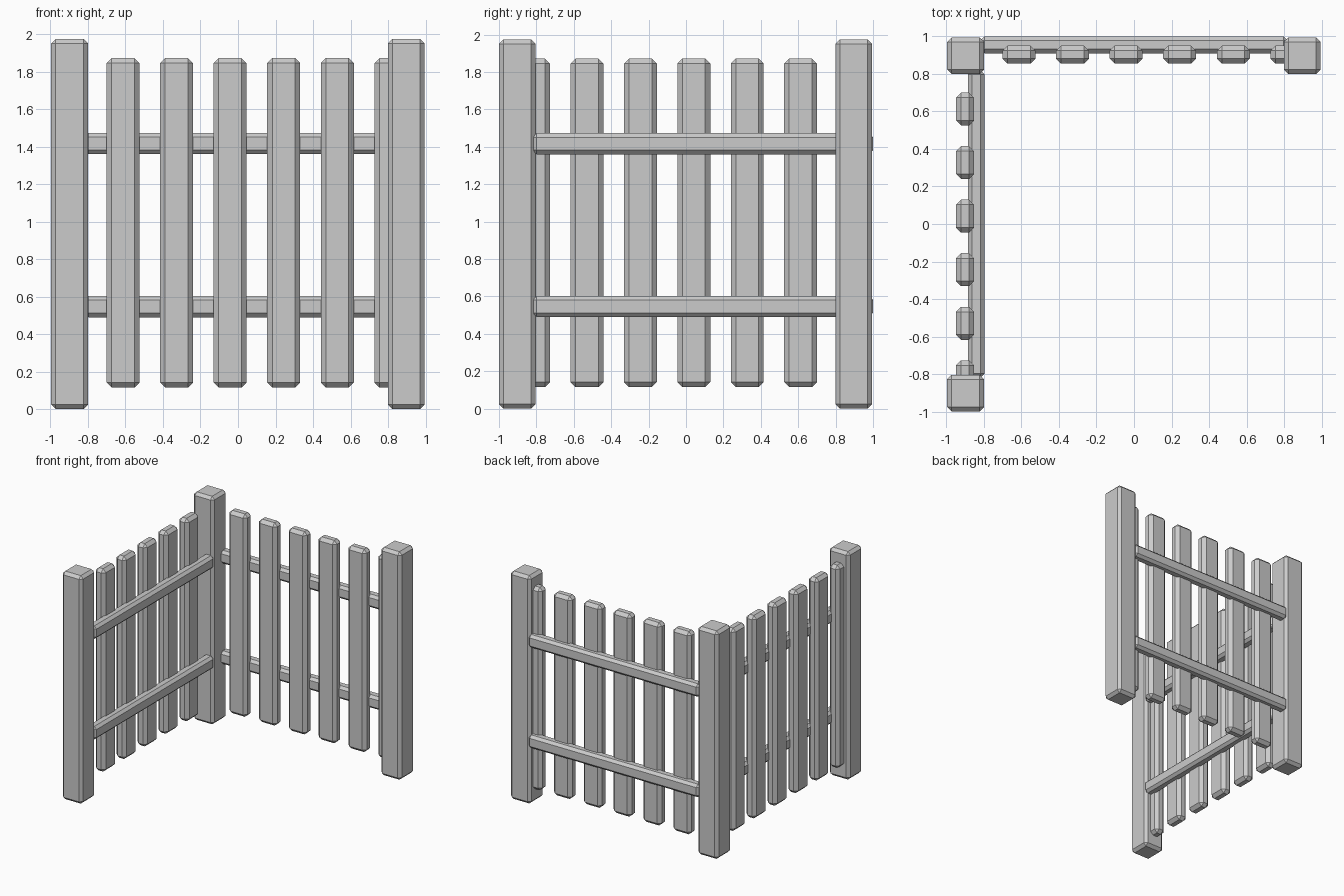
import bpy

if "Cube" in bpy.data.objects:
    bpy.data.objects.remove(bpy.data.objects["Cube"])


def beam(name, lo, hi, bevel=0.024):
    """Chamfered timber between two opposite corners."""
    bpy.ops.mesh.primitive_cube_add(size=1, location=[(a + b) / 2 for a, b in zip(lo, hi)])
    ob = bpy.context.object
    ob.name = name
    ob.scale = [b - a for a, b in zip(lo, hi)]
    bpy.ops.object.transform_apply(location=False, rotation=False, scale=True)
    mod = ob.modifiers.new("chamfer", 'BEVEL')
    mod.width = bevel
    mod.segments = 1
    mod.limit_method = 'NONE'
    return ob


# Corner and end posts
H = 0.098
for name, x, y in (("corner_post", -0.898, 0.897),
                   ("right_post", 0.897, 0.897),
                   ("front_post", -0.898, -0.902)):
    beam(name, (x - H, y - H, 0), (x + H, y + H, 1.975))

# Horizontal rails of both fence runs
for level, z in (("lower", 0.49), ("upper", 1.36)):
    beam(f"back_{level}_rail", (-0.82, 0.91, z), (0.82, 1.0, z + 0.113), 0.022)
    beam(f"side_{level}_rail", (-0.886, -0.82, z), (-0.796, 0.82, z + 0.113), 0.022)

# Upright pickets, six per run
W = 0.088
for i in range(6):
    c = -0.613 + 0.2856 * i
    beam(f"back_picket_{i + 1}", (c - W, 0.855, 0.115), (c + W, 0.951, 1.872), 0.027)
    beam(f"side_picket_{i + 1}", (-0.949, -c - W, 0.115), (-0.853, -c + W, 1.872), 0.027)
